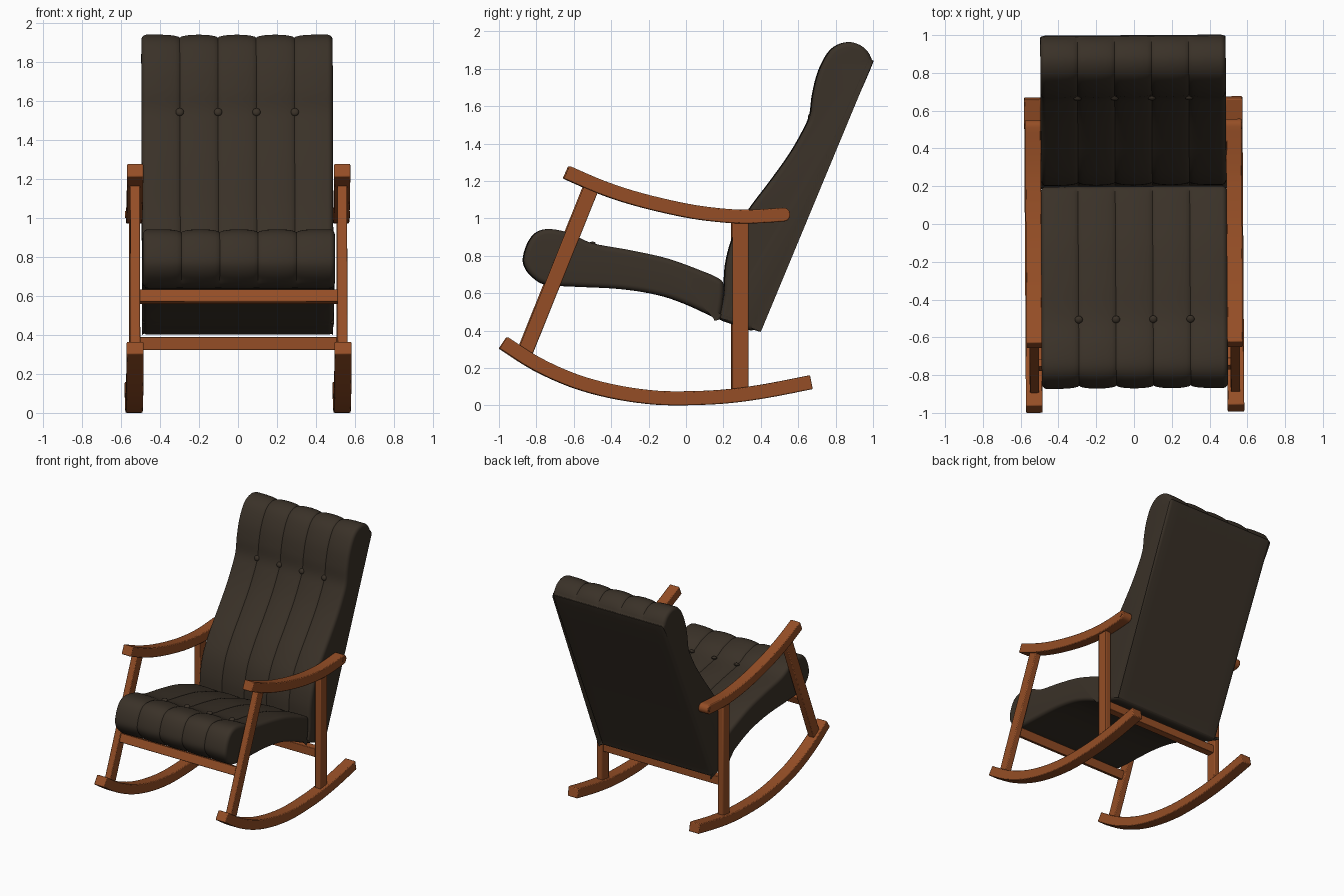
import bpy, bmesh, math
from mathutils import Vector, Matrix

if "Cube" in bpy.data.objects:
    bpy.data.objects.remove(bpy.data.objects["Cube"])

YAW = Matrix.Rotation(0.006, 4, 'Z')   # the chair stands very slightly turned


def material(name, color):
    m = bpy.data.materials.new(name)
    m.diffuse_color = (*color, 1)
    m.use_nodes = True
    m.node_tree.nodes["Principled BSDF"].inputs["Base Color"].default_value = m.diffuse_color
    return m


WOOD = material("warm wood", (0.30, 0.076, 0.019))
FABRIC = material("dark brown upholstery", (0.042, 0.031, 0.021))


def finish(name, bm, mat, bevel=0.0, angle=35):
    bmesh.ops.recalc_face_normals(bm, faces=bm.faces)
    bm.transform(YAW)
    me = bpy.data.meshes.new(name)
    bm.to_mesh(me)
    bm.free()
    me.materials.append(mat)
    ob = bpy.data.objects.new(name, me)
    bpy.context.collection.objects.link(ob)
    bpy.ops.object.select_all(action='DESELECT')
    ob.select_set(True)
    bpy.context.view_layer.objects.active = ob
    bpy.ops.object.shade_smooth_by_angle(angle=math.radians(angle))
    if bevel:
        b = ob.modifiers.new("bevel", 'BEVEL')
        b.width, b.segments, b.limit_method = bevel, 2, 'ANGLE'
    return ob


def spline(pts, n, closed):
    """Catmull-Rom curve through points of any dimension."""
    out, k = [], len(pts)
    get = (lambda i: pts[i % k]) if closed else (lambda i: pts[max(0, min(k - 1, i))])
    for i in range(k if closed else k - 1):
        a, b, c, d = (get(i + j) for j in (-1, 0, 1, 2))
        for s in range(n):
            t = s / n
            out.append([0.5 * (2 * q + (r - p) * t + (2 * p - 5 * q + 4 * r - u) * t * t
                        + (3 * q - p - 3 * r + u) * t ** 3) for p, q, r, u in zip(a, b, c, d)])
    return out if closed else out + [list(pts[-1])]


def slab(name, poly, x0, x1, bevel=0.006):
    """Extrude a side outline (y, z) from x0 to x1."""
    bm = bmesh.new()
    a = [bm.verts.new((x0, y, z)) for y, z in poly]
    b = [bm.verts.new((x1, y, z)) for y, z in poly]
    bm.faces.new(a)
    bm.faces.new(b)
    for i in range(len(a)):
        j = (i + 1) % len(a)
        bm.faces.new((a[i], a[j], b[j], b[i]))
    return finish(name, bm, WOOD, bevel, 30)


def strip(path, thick, round_end=False):
    """Outline of constant thickness around a centre path."""
    up, down = [], []
    for i, p in enumerate(path):
        a, b = path[max(0, i - 1)], path[min(len(path) - 1, i + 1)]
        d = Vector((b[0] - a[0], b[1] - a[1])).normalized()
        n = Vector((-d.y, d.x)) * thick / 2
        up.append(Vector(p) + n)
        down.append(Vector(p) - n)
    end = []
    if round_end:
        for k in range(1, 10):
            a = math.pi / 2 - math.pi * k / 10
            end.append(Vector(path[-1]) + d * math.cos(a) * thick / 2 + n * math.sin(a))
    return up + end + down[::-1]


def cushion(name, profile, half, r=0.028, depth=0.016, channels=5):
    """Channelled cushion: points are (y, z, groove weight), listed clockwise."""
    prof = spline(profile, 5, True)
    k = len(prof)
    normals = []
    for i in range(k):
        a, b = prof[i - 1], prof[(i + 1) % k]
        normals.append(Vector((b[1] - a[1], a[0] - b[0])).normalized())
    cols = []   # (x, inset everywhere, groove inset)
    for s in range(6):
        a = s / 5 * math.pi / 2
        cols.append((-half + r * (1 - math.cos(a)), r * (1 - math.sin(a)), 0))
    w = 2 * half / channels
    for c in range(channels):
        for t in (0, .04, .12, .25, .5, .75, .88, .96):
            if c == 0 and t < .5:
                continue
            if c == channels - 1 and t > .5:
                continue
            cols.append((-half + w * (c + t), 0, depth * (1 - math.sqrt(math.sin(math.pi * t)))))
    cols += [(-x, i, g) for x, i, g in cols[5::-1]]
    bm = bmesh.new()
    rings = []
    for x, ins, groove in cols:
        ring = []
        for (y, z, wt), n in zip(prof, normals):
            o = ins + groove * max(0, min(1, wt))
            ring.append(bm.verts.new((x, y + n.x * o, z + n.y * o)))
        rings.append(ring)
    for a, b in zip(rings, rings[1:]):
        for i in range(k):
            j = (i + 1) % k
            bm.faces.new((a[i], a[j], b[j], b[i]))
    bm.faces.new(rings[0])
    bm.faces.new(rings[-1])
    return finish(name, bm, FABRIC, 0, 40)


# Upholstery
cushion("seat_cushion", [
    (-0.87, 0.79, 1), (-0.845, 0.87, 1), (-0.80, 0.925, 1), (-0.73, 0.943, 1), (-0.62, 0.92, 1),
    (-0.505, 0.868, 1), (-0.30, 0.83, 1), (-0.10, 0.785, 1), (0.08, 0.72, 1), (0.17, 0.68, 1),
    (0.198, 0.645, 0), (0.195, 0.56, 0), (0.18, 0.475, 0), (0.165, 0.465, 0), (0.0, 0.54, 0),
    (-0.15, 0.59, 0), (-0.35, 0.622, 0), (-0.60, 0.635, 0), (-0.75, 0.645, 0), (-0.82, 0.685, 1),
    (-0.86, 0.735, 1)], 0.493)
cushion("back_cushion", [
    (0.20, 0.59, 1), (0.21, 0.75, 1), (0.25, 0.90, 1), (0.33, 1.04, 1), (0.45, 1.20, 1),
    (0.55, 1.34, 1), (0.62, 1.46, 1), (0.66, 1.55, 1), (0.675, 1.66, 1), (0.705, 1.78, 1),
    (0.755, 1.88, 1), (0.81, 1.928, 1), (0.88, 1.942, 1), (0.95, 1.912, 1), (0.99, 1.85, 0.3),
    (0.98, 1.79, 0), (0.78, 1.34, 0), (0.58, 0.89, 0), (0.39, 0.455, 0), (0.375, 0.415, 0),
    (0.34, 0.402, 0), (0.26, 0.43, 0), (0.18, 0.46, 0), (0.178, 0.485, 0)], 0.491)

# Tufting buttons along the seams
for row, (y, z, tilt) in {"seat": (-0.505, 0.862, 0.3), "back": (0.667, 1.545, 1.25)}.items():
    bm = bmesh.new()
    for i in range(4):
        m = (Matrix.Translation((-0.295 + 0.197 * i, y, z)) @ Matrix.Rotation(tilt, 4, 'X')
             @ Matrix.Diagonal((1, 1, 0.6, 1)))
        bmesh.ops.create_uvsphere(bm, u_segments=16, v_segments=8, radius=0.021, matrix=m)
    finish(row + "_buttons", bm, FABRIC)

# Wooden side frames
rocker = spline([(-0.978, 0.335), (-0.80, 0.222), (-0.60, 0.132), (-0.40, 0.076), (-0.20, 0.045),
                 (-0.03, 0.038), (0.20, 0.047), (0.42, 0.076), (0.667, 0.124)], 4, False)
arm = spline([(-0.641, 1.247), (-0.45, 1.165), (-0.25, 1.10), (0.0, 1.042), (0.20, 1.015),
              (0.35, 1.01), (0.517, 1.02)], 5, False)
for side, s in (("left", -1), ("right", 1)):
    slab(side + "_rocker", strip(rocker, 0.075), s * 0.49, s * 0.578)
    slab(side + "_armrest", strip(arm, 0.074, True), s * 0.49, s * 0.573)
    slab(side + "_front_leg", strip([(-0.868, 0.27), (-0.508, 1.165)], 0.08), s * 0.507, s * 0.557)
    slab(side + "_rear_leg", strip([(0.288, 0.07), (0.288, 1.0)], 0.086), s * 0.507, s * 0.557)
    # Dowel joining the armrest to the back
    bm = bmesh.new()
    bmesh.ops.create_cone(bm, cap_ends=True, segments=20, radius1=0.018, radius2=0.018, depth=0.11,
                          matrix=Matrix.Translation((s * 0.522, 0.517, 1.02))
                          @ Matrix.Rotation(math.pi / 2, 4, 'Y'))
    finish(side + "_dowel", bm, WOOD)

# Cross rails between the legs
slab("front_rail", strip([(-0.755, 0.565), (-0.73, 0.627)], 0.045), -0.515, 0.515, 0.004)
slab("rear_rail", strip([(0.288, 0.323), (0.288, 0.39)], 0.06), -0.515, 0.515, 0.004)
